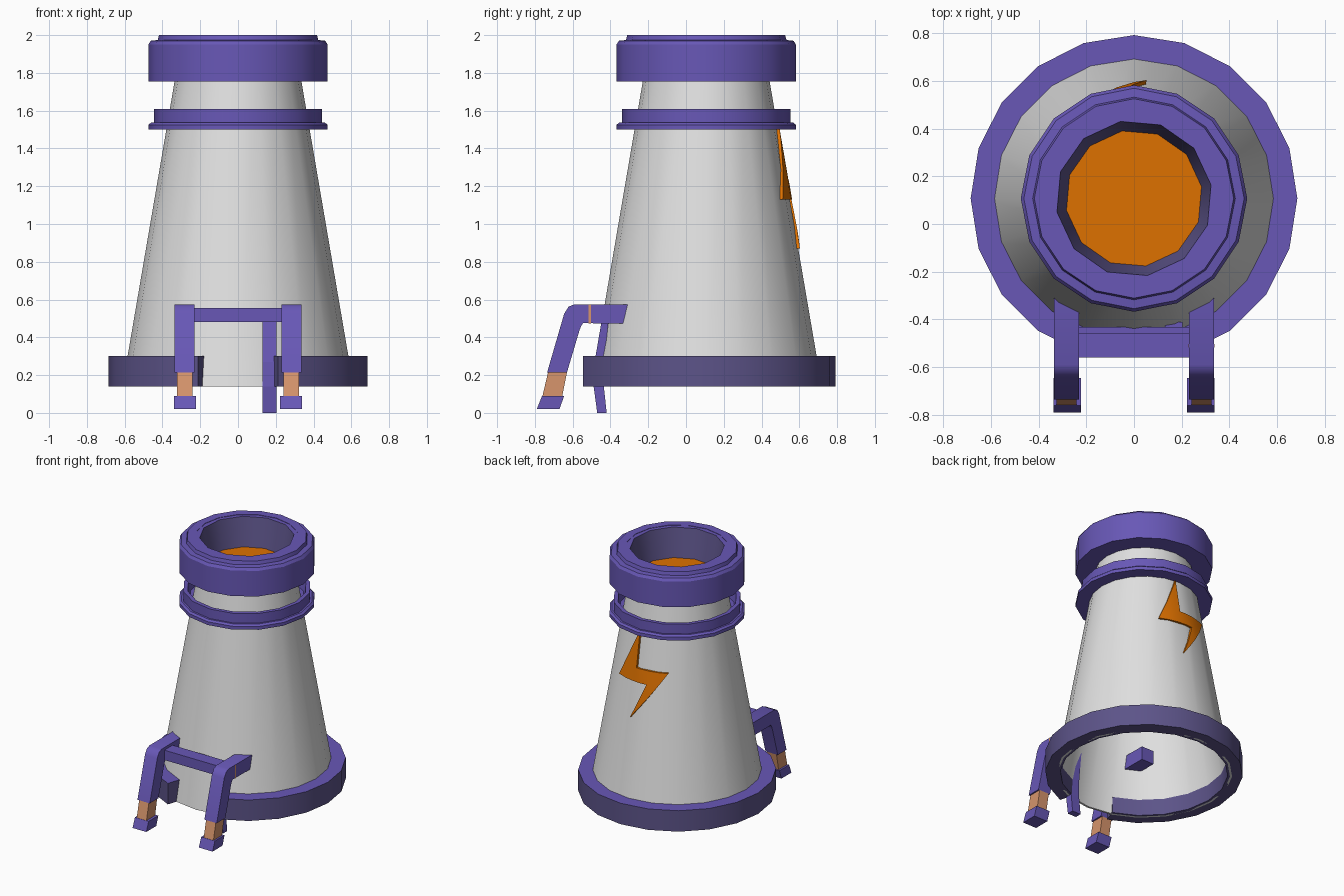
import bpy, bmesh, math

if "Cube" in bpy.data.objects:
    bpy.data.objects.remove(bpy.data.objects["Cube"])

CY = 0.107  # tower axis position in y


def mat(name, rgb):
    m = bpy.data.materials.new(name)
    m.diffuse_color = (*rgb, 1)
    m.use_nodes = True
    m.node_tree.nodes["Principled BSDF"].inputs["Base Color"].default_value = m.diffuse_color
    return m


PURPLE = mat("purple", (0.138, 0.097, 0.47))
DUSK = mat("greyish_purple", (0.108, 0.088, 0.25))
WHITE = mat("pale_grey", (0.75, 0.75, 0.75))
ORANGE = mat("orange", (0.73, 0.165, 0.0))
TAN = mat("tan", (0.68, 0.30, 0.15))


def finish(name, bm, mats, smooth=None):
    bmesh.ops.recalc_face_normals(bm, faces=bm.faces)
    if len(mats) > 1:  # second colour on faces that do not point up
        for f in bm.faces:
            f.material_index = 0 if f.normal.z > 0.5 else 1
    me = bpy.data.meshes.new(name)
    bm.to_mesh(me)
    bm.free()
    ob = bpy.data.objects.new(name, me)
    bpy.context.collection.objects.link(ob)
    for m in mats:
        me.materials.append(m)
    if smooth:
        bpy.ops.object.select_all(action='DESELECT')
        ob.select_set(True)
        bpy.context.view_layer.objects.active = ob
        bpy.ops.object.shade_smooth_by_angle(angle=math.radians(smooth))
    return ob


def lathe(name, profile, sides, mats, start=0, steps=None, closed=True, smooth=32):
    """Revolve (radius, z) points about the tower axis; fewer steps than sides leaves a gap."""
    bm = bmesh.new()
    full = steps is None
    cols = []
    for i in range(sides if full else steps + 1):
        a = math.radians(start + 360 * i / sides)
        cols.append([bm.verts.new((r * math.cos(a), CY + r * math.sin(a), z)) for r, z in profile])
    n = len(profile)
    for i in range(len(cols) if full else steps):
        a, b = cols[i], cols[(i + 1) % len(cols)]
        for j in range(n if closed else n - 1):
            k = (j + 1) % n
            bm.faces.new((a[j], b[j], b[k], a[k]))
    if not full:
        bm.faces.new(cols[0])
        bm.faces.new(cols[-1])
    return finish(name, bm, mats, smooth)


def disc(name, r, z, sides, material, start=0):
    """Thin solid plate with its top at z."""
    bm = bmesh.new()
    pts = [math.radians(start + 360 * i / sides) for i in range(sides)]
    f = bm.faces.new([bm.verts.new((r * math.cos(a), CY + r * math.sin(a), z)) for a in pts])
    ext = bmesh.ops.extrude_face_region(bm, geom=[f], use_keep_orig=True)
    for v in ext['geom']:
        if isinstance(v, bmesh.types.BMVert):
            v.co.z -= 0.008
    return finish(name, bm, [material])


def loft(name, cx, half, rings, material, bevel=0, smooth=None):
    """Square bar through rings of (front y, front z, back y, back z)."""
    bm = bmesh.new()
    loops = [[bm.verts.new(p) for p in ((cx - half, y0, z0), (cx + half, y0, z0),
                                        (cx + half, y1, z1), (cx - half, y1, z1))]
             for y0, z0, y1, z1 in rings]
    for a, b in zip(loops, loops[1:]):
        for j in range(4):
            k = (j + 1) % 4
            bm.faces.new((a[j], a[k], b[k], b[j]))
    bm.faces.new(loops[0])
    bm.faces.new(loops[-1])
    if bevel:  # chamfer the long edges
        edges = [e for e in bm.edges if e.calc_face_angle(0) > math.radians(60)]
        bmesh.ops.bevel(bm, geom=edges, offset=bevel, segments=1, affect='EDGES')
    return finish(name, bm, [material], smooth)


def cone_r(z):
    return 0.612 - 0.171 * (z - 0.14)


# Hollow tapered tower
lathe("tower", [(cone_r(0.14), 0.14), (cone_r(1.77), 1.77),
                (cone_r(1.77) - 0.015, 1.77), (cone_r(0.14) - 0.015, 0.14)], 20, [WHITE])

# Base ring, open at the front, with a brighter top face
lathe("base_ring", [(0.58, 0.14), (0.685, 0.14), (0.685, 0.30), (0.575, 0.30)], 20,
      [PURPLE, DUSK], start=-72, steps=18)

# Stepped collar under the rim
lathe("collar", [(0.36, 1.50), (0.475, 1.50), (0.475, 1.525), (0.46, 1.537),
                 (0.445, 1.537), (0.445, 1.61), (0.415, 1.61), (0.40, 1.54), (0.35, 1.54)],
      16, [PURPLE])

# Top rim with raised lip, and the well inside it
lathe("top_rim", [(0.32, 1.755), (0.475, 1.755), (0.475, 1.95), (0.462, 1.97),
                  (0.425, 1.974), (0.418, 2.0), (0.355, 2.0), (0.355, 1.77)], 16, [PURPLE])
lathe("well_wall", [(0.375, 1.997), (0.328, 1.997), (0.287, 1.78), (0.30, 1.765)],
      12, [PURPLE, DUSK], start=10, closed=False)
disc("well_floor", 0.292, 1.782, 12, ORANGE, start=10)
disc("rim_underside", 0.34, 1.768, 16, PURPLE)

# Front legs: bent arm running into the tower, bare shin, foot
for side, cx in (("left", -0.283), ("right", 0.283)):
    loft(side + "_arm", cx, 0.052,
         [(-0.19, 0.575, -0.19, 0.472), (-0.59, 0.575, -0.545, 0.475),
          (-0.622, 0.562, -0.555, 0.46), (-0.645, 0.525, -0.563, 0.44),
          (-0.735, 0.215, -0.63, 0.215)], PURPLE, bevel=0.012, smooth=50)
    loft(side + "_shin", cx, 0.041,
         [(-0.728, 0.225, -0.628, 0.225), (-0.762, 0.08, -0.657, 0.08)], TAN)
    loft(side + "_foot", cx - math.copysign(0.003, cx), 0.058,
         [(-0.762, 0.09, -0.645, 0.09), (-0.79, 0.02, -0.67, 0.02)], PURPLE)

# Thin band on the right arm
loft("arm_band", 0.283, 0.0535, [(-0.517, 0.574, -0.517, 0.4725),
                                 (-0.503, 0.574, -0.503, 0.4725)], TAN)

# Crossbar joining the arms, with a lower filler against the tower
loft("crossbar", 0, 0.235, [(-0.56, 0.555, -0.46, 0.555), (-0.56, 0.48, -0.46, 0.48)], PURPLE)
loft("crossbar_back", 0, 0.235, [(-0.47, 0.53, -0.432, 0.53), (-0.47, 0.485, -0.432, 0.485)], PURPLE)

# Slim strut following the tower down to the ground
loft("strut", 0.167, 0.036, [(-0.447, 0.485, -0.41, 0.485), (-0.484, 0.27, -0.435, 0.27),
                             (-0.489, 0.14, -0.435, 0.14), (-0.47, 0.0, -0.42, 0.0)], PURPLE)

# Lightning bolt wrapped on the back: (angle from +y in degrees, z)
bm = bmesh.new()
A, B, C, D, E, F = [bm.verts.new((a, 0, z)) for a, z in
                    ((6, 1.50), (27, 1.13), (-7, 1.13), (6, 0.87), (-27, 1.23), (5, 1.23))]
for tri in ((A, B, F), (B, C, F), (E, F, C), (E, C, D)):
    bm.faces.new(tri)
for cut in range(-18, 19, 9):
    bmesh.ops.bisect_plane(bm, geom=bm.verts[:] + bm.edges[:] + bm.faces[:],
                           plane_co=(cut, 0, 0), plane_no=(1, 0, 0))
ext = bmesh.ops.extrude_face_region(bm, geom=bm.faces[:], use_keep_orig=True)
outer = {g for g in ext['geom'] if isinstance(g, bmesh.types.BMVert)}
for v in bm.verts:
    a, z = math.radians(v.co.x), v.co.z
    r = cone_r(z) + (0.012 if v in outer else -0.008)
    v.co = (r * math.sin(a), CY + r * math.cos(a), z)
finish("lightning_bolt", bm, [ORANGE], 32)
